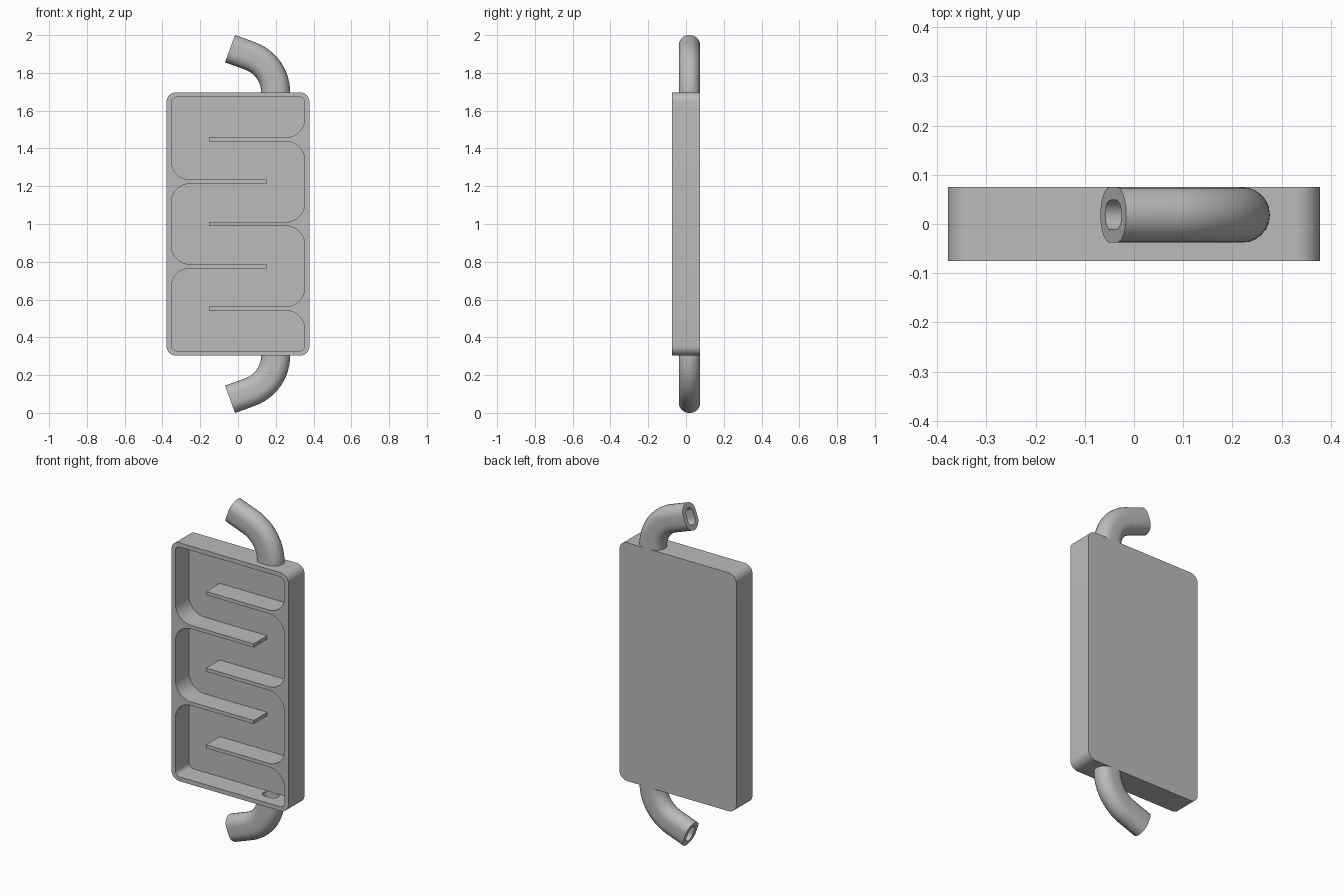
import bpy, bmesh, math
from mathutils import Vector

if "Cube" in bpy.data.objects:
    bpy.data.objects.remove(bpy.data.objects["Cube"])

grey = bpy.data.materials.new("plain grey")
grey.diffuse_color = (0.5, 0.5, 0.5, 1)
grey.use_nodes = True
grey.node_tree.nodes["Principled BSDF"].inputs["Base Color"].default_value = grey.diffuse_color

W, D, H = 0.378, 0.075, 0.697      # casing half sizes
WALL = 0.025
PITCH, T = 0.224, 0.0105           # baffle spacing and half thickness
PORT_X, PORT_Y = 0.199, 0.0185     # pipe centre


def finish(bm, name, smooth=True):
    bmesh.ops.recalc_face_normals(bm, faces=bm.faces)
    me = bpy.data.meshes.new(name)
    bm.to_mesh(me)
    bm.free()
    ob = bpy.data.objects.new(name, me)
    bpy.context.collection.objects.link(ob)
    me.materials.append(grey)
    return ob


def smooth(ob):
    bpy.ops.object.select_all(action='DESELECT')
    ob.select_set(True)
    bpy.context.view_layer.objects.active = ob
    bpy.ops.object.shade_smooth_by_angle(angle=math.radians(30))


def fillet(corners, steps=10):
    """Round each (x, z, radius) right-angled corner of a closed outline."""
    out = []
    for i, (x, z, r) in enumerate(corners):
        p = Vector((x, z))
        if r == 0:
            out.append(p)
            continue
        a = (Vector(corners[i - 1][:2]) - p).normalized() * r
        b = (Vector(corners[(i + 1) % len(corners)][:2]) - p).normalized() * r
        for k in range(steps + 1):
            t = math.pi / 2 * k / steps
            out.append(p + a * (1 - math.sin(t)) + b * (1 - math.cos(t)))
    return out


def prism(name, outline, y0, y1):
    bm = bmesh.new()
    face = bm.faces.new([bm.verts.new((p.x, y0, p.y)) for p in outline])
    ext = bmesh.ops.extrude_face_region(bm, geom=[face])
    moved = [v for v in ext["geom"] if isinstance(v, bmesh.types.BMVert)]
    bmesh.ops.translate(bm, verts=moved, vec=(0, y1 - y0, 0))
    return finish(bm, name)


def stadium(half_len, r, n=12):
    """Slot-shaped section, long axis first."""
    pts = []
    for side in (0, 1):
        for k in range(n + 1):
            t = -math.pi / 2 + math.pi * side + math.pi * k / n
            shift = (half_len - r) * (1 - 2 * side)
            pts.append((shift + r * math.cos(t), r * math.sin(t)))
    return pts


OUTER, INNER = stadium(0.077, 0.0565), stadium(0.048, 0.03)

# Casing block
casing = prism("casing", fillet([(-W, 1 - H, .05), (W, 1 - H, .05),
                                 (W, 1 + H, .05), (-W, 1 + H, .05)]), -D, D)

# Winding pocket, leaving baffles alternately on the right and left walls
iw, ih, tip = W - WALL, H - WALL, 0.154
loop = [(-iw, 1 - ih, .03), (iw, 1 - ih, .03)]
for k in (-2, 0, 2):
    z = 1 + k * PITCH
    loop += [(iw, z - T, .1), (-tip, z - T, 0), (-tip, z + T, 0), (iw, z + T, .1)]
loop += [(iw, 1 + ih, .03), (-iw, 1 + ih, .03)]
for k in (1, -1):
    z = 1 + k * PITCH
    loop += [(-iw, z + T, .1), (tip, z + T, 0), (tip, z - T, 0), (-iw, z - T, .1)]
cutters = [prism("pocket_cutter", fillet(loop), -D - 0.05, D - WALL)]

# Ports through the end walls
for s, label in ((1, "top"), (-1, "bottom")):
    bm = bmesh.new()
    rings = [[bm.verts.new((PORT_X + u, PORT_Y + v, 1 + s * h)) for u, v in INNER]
             for h in (H - 0.05, H + 0.05)]
    n = len(INNER)
    for i in range(n):
        j = (i + 1) % n
        bm.faces.new((rings[0][i], rings[0][j], rings[1][j], rings[1][i]))
    for ring in rings:
        bm.faces.new(ring)
    cutters.append(finish(bm, label + "_port_cutter"))

for c in cutters:
    c.hide_render = True
    c.hide_set(True)
    mod = casing.modifiers.new(c.name, 'BOOLEAN')
    mod.operation, mod.solver, mod.object = 'DIFFERENCE', 'EXACT', c
bpy.context.view_layer.objects.active = casing
casing.select_set(True)
for c in cutters:
    bpy.ops.object.modifier_apply(modifier=c.name)
    bpy.data.objects.remove(c)
smooth(casing)


# Hollow bent pipes: a 70 degree bend followed by a straight end
def pipe(name, s, R=0.205, length=0.113, steps=20):
    stations = []
    for k in range(steps + 1):
        a = math.radians(70) * k / steps
        stations.append((PORT_X - R + R * math.cos(a), H + R * math.sin(a), a))
    x, h, a = stations[-1]
    stations.append((x - length * math.sin(a), h + length * math.cos(a), a))
    bm = bmesh.new()
    skins = [[[bm.verts.new((x + u * math.cos(a), PORT_Y + v, 1 + s * (h + u * math.sin(a))))
               for u, v in sec] for x, h, a in stations] for sec in (OUTER, INNER)]
    n = len(OUTER)
    for i in range(n):
        j = (i + 1) % n
        for rings in skins:
            for p, q in zip(rings, rings[1:]):
                bm.faces.new((p[i], p[j], q[j], q[i]))
        for e in (0, -1):                       # ring-shaped ends
            o, c = skins[0][e], skins[1][e]
            bm.faces.new((o[i], o[j], c[j], c[i]))
    smooth(finish(bm, name))


pipe("top_pipe", 1)
pipe("bottom_pipe", -1)
